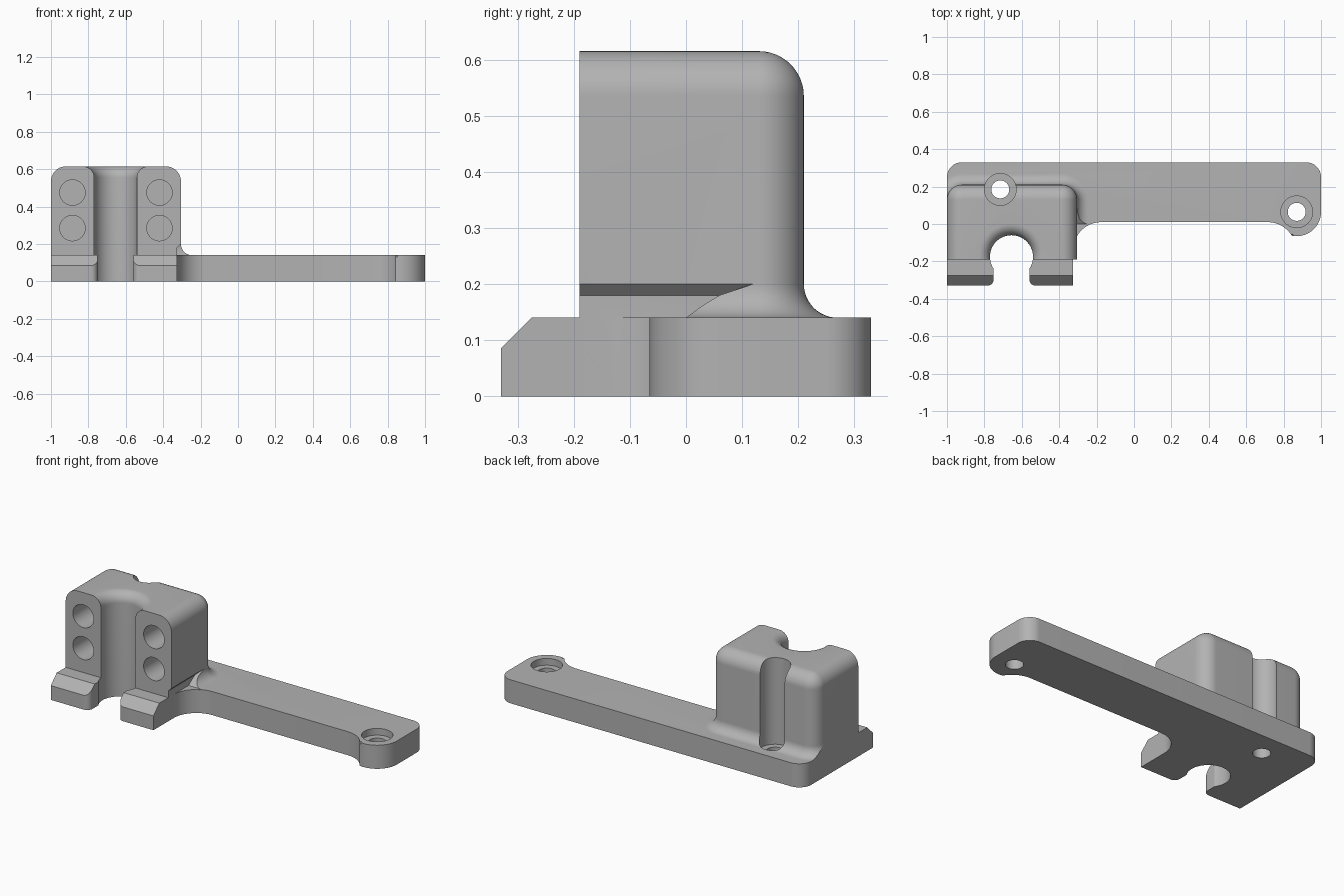
import bpy, bmesh
from math import sin, cos, pi, radians

cube = bpy.data.objects.get("Cube")
if cube:
    bpy.data.objects.remove(cube, do_unlink=True)


def arc(cx, cy, r, a0, a1, n=16):
    angles = [radians(a0 + (a1 - a0) * i / n) for i in range(n + 1)]
    return [(cx + r * cos(a), cy + r * sin(a)) for a in angles]


def finish(name, bm):
    bmesh.ops.remove_doubles(bm, verts=bm.verts, dist=0.0001)
    bmesh.ops.recalc_face_normals(bm, faces=bm.faces)
    mesh = bpy.data.meshes.new(name)
    bm.to_mesh(mesh)
    bm.free()
    ob = bpy.data.objects.new(name, mesh)
    bpy.context.collection.objects.link(ob)
    return ob


def loft(name, rings, bevel_top=0):
    """Skin closed rings of 3D points and cap both ends."""
    bm = bmesh.new()
    loops = [[bm.verts.new(p) for p in ring] for ring in rings]
    for a, b in zip(loops, loops[1:]):
        for i in range(len(a)):
            j = (i + 1) % len(a)
            bm.faces.new((a[i], a[j], b[j], b[i]))
    bm.faces.new(loops[0][::-1])
    top = bm.faces.new(loops[-1])
    if bevel_top:
        bmesh.ops.bevel(bm, geom=list(top.edges), offset=bevel_top,
                        offset_type='OFFSET', segments=1, affect='EDGES')
    return finish(name, bm)


def prism(name, pts, axis, lo, hi, bevel_top=0):
    place = {'x': lambda a, b, t: (t, a, b),
             'y': lambda a, b, t: (a, t, b),
             'z': lambda a, b, t: (a, b, t)}[axis]
    return loft(name, [[place(a, b, t) for a, b in pts] for t in (lo, hi)], bevel_top)


def cylinder(name, a, b, r, axis, lo, hi):
    return prism(name, arc(a, b, r, 0, 360, 48)[:-1], axis, lo, hi)


def combine(target, other, operation):
    mod = target.modifiers.new("combine", 'BOOLEAN')
    mod.operation = operation
    mod.solver = 'EXACT'
    mod.object = other
    bpy.context.view_layer.objects.active = target
    bpy.ops.object.modifier_apply(modifier=mod.name)
    bpy.data.objects.remove(other, do_unlink=True)


def block_ring(d, z):
    """Block outline grown by d, with round back corners and a fixed front."""
    pts = [(-1 - d, -0.19), (-0.305 + d, -0.19)]
    pts += arc(-0.385, 0.13, 0.08 + d, 0, 90) + arc(-0.92, 0.13, 0.08 + d, 90, 180)
    return [(x, y, z) for x, y in pts]


# Tall block with rounded top and back edges
R = 0.08
steps = [i / 12 * pi / 2 for i in range(13)]
rings = [block_ring(0, 0)]
rings += [block_ring(-R * (1 - cos(t)) * 0.999, 0.615 - R + R * sin(t)) for t in steps]
bracket = loft("bracket", rings)

# Undercut along the lower side of the block
combine(bracket, prism("undercut", [(-0.325, -0.1), (-0.325, 0.18), (-0.305, 0.2),
                                    (-0.2, 0.2), (-0.2, -0.1)], 'y', -0.4, 0.15), 'DIFFERENCE')

# Arm plate with a rounded lug at the far end
outline = [(-1, -0.14)]
outline += arc(-0.175, -0.14, 0.15, 180, 90)
outline += arc(0.715, -0.14, 0.15, 90, 33)
outline += arc(0.87, 0.065, 0.13, 258, 360, 24)
outline += arc(0.92, 0.25, 0.08, 0, 90)
outline += arc(-0.92, 0.25, 0.08, 90, 180)
combine(bracket, prism("arm_plate", outline, 'z', 0, 0.14, 0.01), 'UNION')

# Chamfered foot
combine(bracket, prism("foot", [(-0.33, 0), (0, 0), (0, 0.14), (-0.275, 0.14),
                                (-0.33, 0.085)], 'x', -1, -0.325), 'UNION')

# Concave skirt where the block meets the plate
F = 0.06
rings = [block_ring(F, 0.135)]
rings += [block_ring(F * (1 - sin(t)), 0.2 - F * cos(t)) for t in steps]
skirt = loft("skirt", rings)
combine(skirt, prism("skirt_front_trim", [(-0.02, 0), (-0.02, 0.13), (0, 0.14), (0.03, 0.162),
                                          (0.06, 0.18), (0.12, 0.2), (0.12, 0.3), (-0.4, 0.3),
                                          (-0.4, 0)], 'x', -2, 1), 'DIFFERENCE')
combine(skirt, prism("skirt_side_trim", [(-2, -1), (-1, -1), (-1, 1), (-2, 1)],
                     'z', 0, 1), 'DIFFERENCE')
combine(bracket, skirt, 'UNION')

# Round vertical slot, flared at the top
SX, SY = -0.655, -0.175
profile = [(0.115, -0.1)]
profile += [(0.115 + F * (1 - cos(t)), 0.555 + F * sin(t)) for t in steps]
profile += [(0.175, 0.7)]
combine(bracket, loft("slot", [[(x, y, z) for x, y in arc(SX, SY, r, 0, 360, 64)[:-1]]
                               for r, z in profile]), 'DIFFERENCE')

# Narrow mouth of the slot through the foot, with rounded lips
lip = arc(0.13, -0.295, 0.035, 180, 270, 8)
right = [(0.095, SY)] + lip + [(0.13, -0.4)]
mouth = [(SX + x, y) for x, y in right] + [(SX - x, y) for x, y in reversed(right)]
combine(bracket, prism("slot_mouth", mouth, 'z', -0.1, 0.3), 'DIFFERENCE')

# Counterbored screw holes
for x, y in ((-0.715, 0.185), (0.87, 0.065)):
    combine(bracket, cylinder("screw_hole", x, y, 0.048, 'z', -0.1, 0.3), 'DIFFERENCE')
    combine(bracket, cylinder("counterbore", x, y, 0.085, 'z', 0.1, 0.8), 'DIFFERENCE')

# Blind holes in the front face
for x in (-0.885, -0.42):
    for z in (0.285, 0.475):
        combine(bracket, cylinder("front_hole", x, z, 0.068, 'y', -0.4, 0.02), 'DIFFERENCE')

# Grey finish
grey = bpy.data.materials.new("grey")
grey.use_nodes = True
colour = (0.45, 0.45, 0.45, 1)
grey.diffuse_color = colour
grey.node_tree.nodes["Principled BSDF"].inputs["Base Color"].default_value = colour
bracket.data.materials.clear()
bracket.data.materials.append(grey)

bpy.ops.object.select_all(action='DESELECT')
bracket.select_set(True)
bpy.context.view_layer.objects.active = bracket
bpy.ops.object.shade_smooth_by_angle(angle=radians(25))
